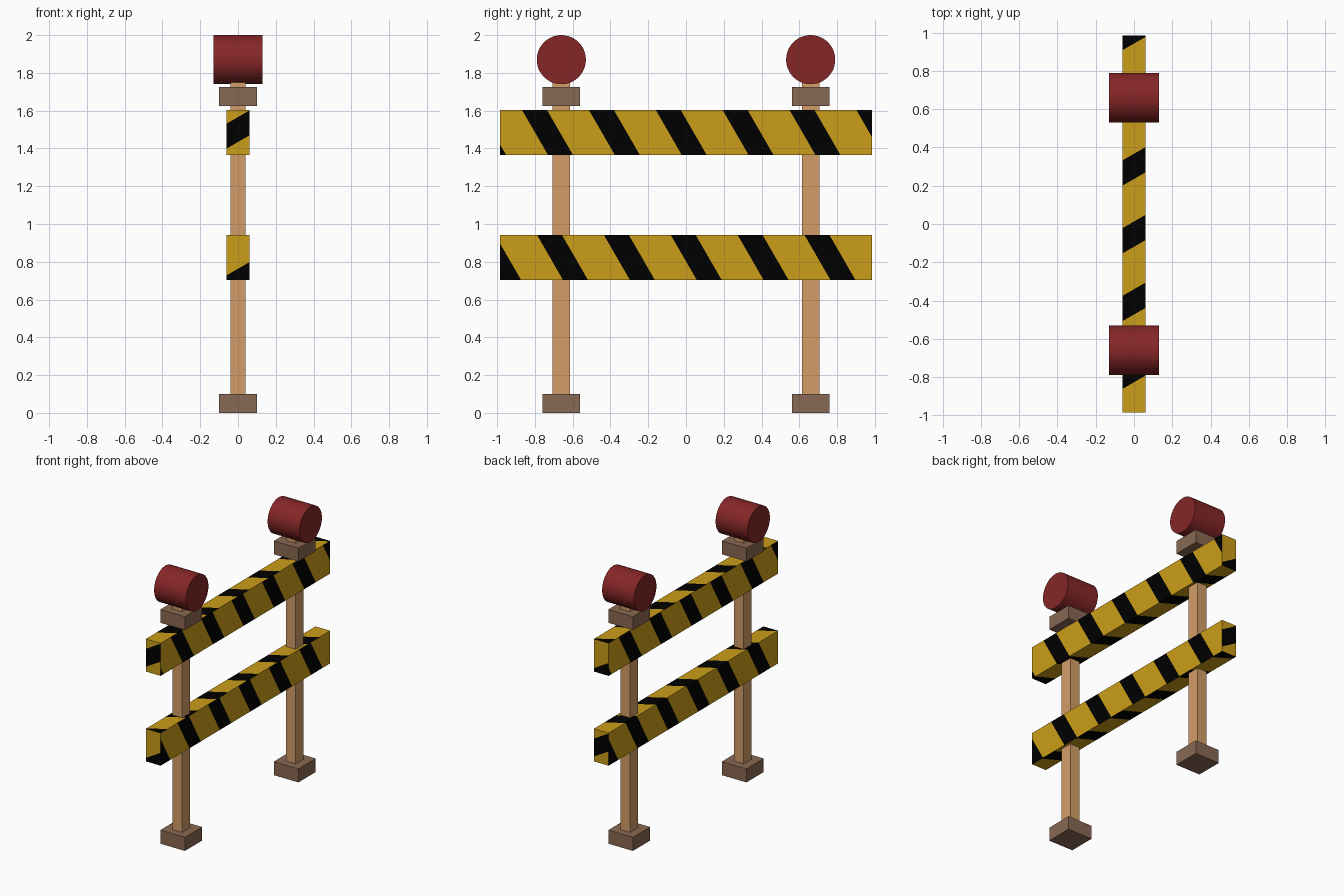
import bpy, bmesh, math
from mathutils import Vector, Matrix

if "Cube" in bpy.data.objects:
    bpy.data.objects.remove(bpy.data.objects["Cube"])


def material(name, rgb):
    lin = [((c / 255 + 0.055) / 1.055) ** 2.4 if c > 10 else c / 255 / 12.92 for c in rgb]
    m = bpy.data.materials.new(name)
    m.diffuse_color = (*lin, 1)
    m.use_nodes = True
    m.node_tree.nodes["Principled BSDF"].inputs["Base Color"].default_value = m.diffuse_color
    return m


YELLOW = material("board_yellow", (203, 157, 25))
BLACK = material("stripe_black", (0, 0, 0))
WOOD = material("post_wood", (211, 157, 103))
BROWN = material("block_brown", (137, 104, 82))
RED = material("lamp_red", (134, 38, 39))


def finish(name, bm, mats, loc=(0, 0, 0)):
    me = bpy.data.meshes.new(name)
    bm.to_mesh(me)
    bm.free()
    for m in mats:
        me.materials.append(m)
    ob = bpy.data.objects.new(name, me)
    ob.location = loc
    bpy.context.collection.objects.link(ob)
    return ob


def box(name, size, loc, mat):
    bm = bmesh.new()
    bmesh.ops.create_cube(bm, size=1, matrix=Matrix.Diagonal((*size, 1)))
    return finish(name, bm, [mat], loc)


# Striped board: each side is a quad cut along its own diagonal stripes
HALF = Vector((0.06, 0.986, 0.12))
K = math.tan(math.radians(30))
PERIOD, WIDTH = 0.354, 0.132
# side: (axis, sign, stripe direction)
SIDES = [(0, 1, (0, 1, K)), (0, -1, (0, -1, K)), (2, 1, (-K, 1, 0)),
         (2, -1, (K, 1, 0)), (1, -1, (-K, 0, 1)), (1, 1, (K, 0, 1))]


def striped_board(name, z, starts):
    """starts: where a black stripe begins on each side"""
    bm = bmesh.new()
    for (axis, sign, direction), start in zip(SIDES, starts):
        d = Vector(direction)
        a, b = (axis + 1) % 3, (axis + 2) % 3
        verts = []
        for u, v in ((-1, -1), (1, -1), (1, 1), (-1, 1)):
            p = Vector((0, 0, 0))
            p[axis], p[a], p[b] = sign * HALF[axis], u * HALF[a], v * HALF[b]
            verts.append(bm.verts.new(p))
        faces = [bm.faces.new(verts if sign > 0 else verts[::-1])]
        for n in range(-8, 9):
            for edge in (0, WIDTH):
                s = start + n * PERIOD + edge
                geom = set(faces)
                for f in faces:
                    geom.update(f.edges)
                    geom.update(f.verts)
                res = bmesh.ops.bisect_plane(bm, geom=list(geom), dist=1e-5,
                                             plane_co=d * (s / d.length_squared), plane_no=d)
                cut = [g for g in res["geom"] if isinstance(g, bmesh.types.BMFace)]
                faces = list({f for f in faces + cut if f.is_valid})
        for f in faces:
            s = f.calc_center_median().dot(d) - start
            f.material_index = 1 if s % PERIOD < WIDTH else 0
    return finish(name, bm, [YELLOW, BLACK], (0, 0, z))


# order: +x, -x, top, bottom, front end, back end
striped_board("upper_board", 1.484, (-0.799, -0.799, -0.827, -0.695, -0.05, -0.192))
striped_board("lower_board", 0.823, (-0.72, -0.72, 0.695, 0.563, -0.192, -0.05))

# Posts with foot block, collar block and round lamp
for side, y in (("left", -0.66), ("right", 0.66)):
    box(side + "_post", (0.08, 0.094, 1.72), (0, y, 0.91), WOOD)
    box(side + "_foot", (0.2, 0.2, 0.1), (0, y, 0.05), BROWN)
    box(side + "_collar", (0.2, 0.2, 0.098), (0, y, 1.675), BROWN)
    bm = bmesh.new()
    bmesh.ops.create_cone(bm, cap_ends=True, segments=48, radius1=0.13, radius2=0.13,
                          depth=0.26, matrix=Matrix.Rotation(math.pi / 2, 4, 'Y'))
    finish(side + "_lamp", bm, [RED], (0, y, 1.87))
